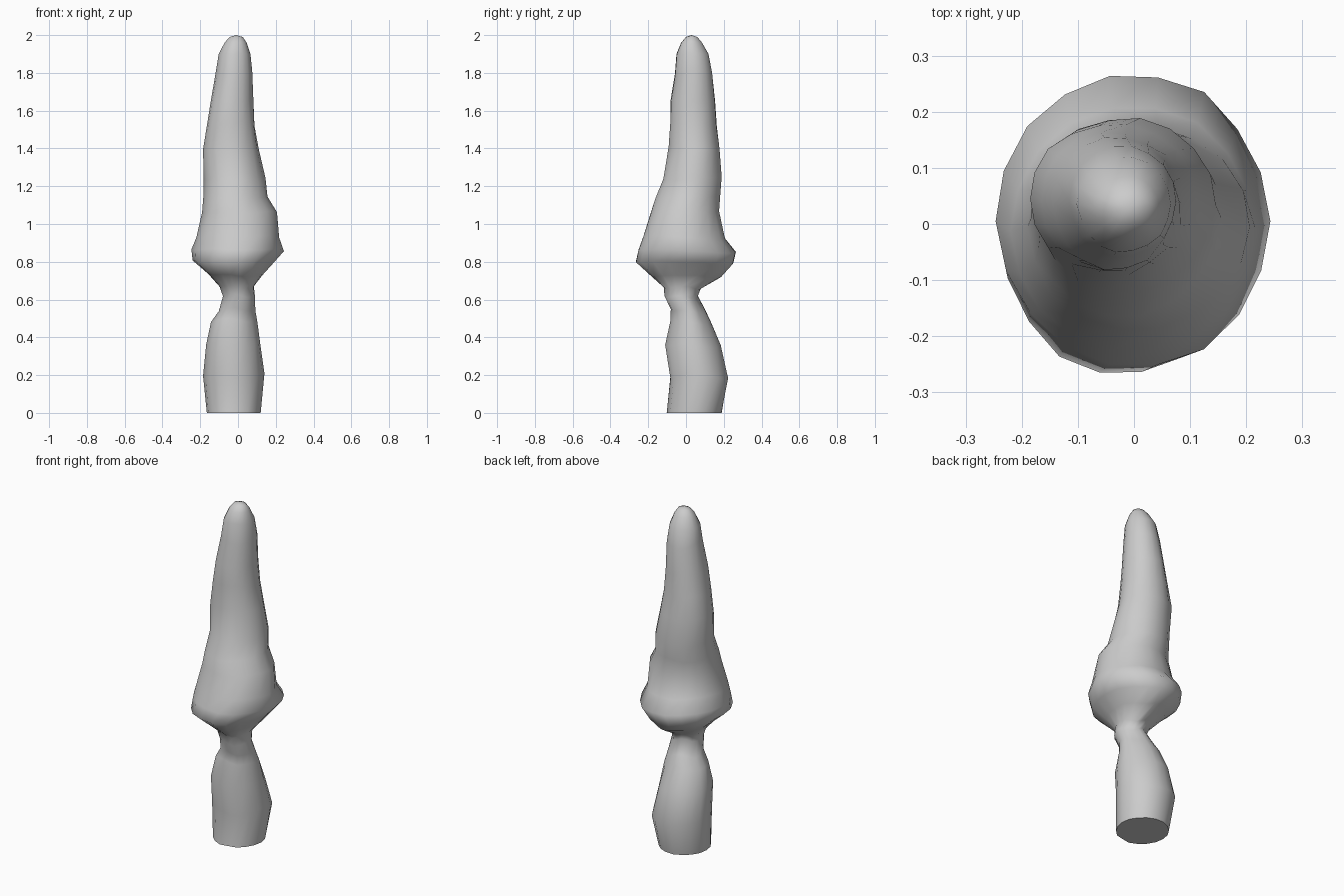
import bpy, bmesh, math
from mathutils import Vector, noise

old = bpy.data.objects.get("Cube")
if old:
    bpy.data.objects.remove(old, do_unlink=True)

stone = bpy.data.materials.new("plain grey")
stone.use_nodes = True
GREY = (0.6, 0.6, 0.6, 1)
stone.diffuse_color = GREY
stone.node_tree.nodes["Principled BSDF"].inputs["Base Color"].default_value = GREY

SIDES = 18

# Extents of the spire at each height: z, left x, right x, front y, back y
LEVELS = [
    (0, -.165, .12, -.10, .19),
    (.2, -.185, .14, -.085, .225),
    (.36, -.17, .12, -.11, .185),
    (.48, -.14, .10, -.08, .13),
    (.54, -.10, .09, -.08, .10),
    (.62, -.08, .09, -.115, .06),
    (.67, -.10, .085, -.12, .08),
    (.73, -.16, .13, -.19, .19),
    (.8, -.24, .19, -.27, .255),
    (.86, -.245, .245, -.255, .265),
    (.93, -.22, .22, -.23, .205),
    (1.06, -.19, .205, -.19, .18),
    (1.14, -.185, .155, -.165, .185),
    (1.24, -.18, .145, -.12, .19),
    (1.4, -.185, .11, -.09, .18),
    (1.53, -.165, .09, -.085, .165),
    (1.65, -.145, .08, -.08, .155),
    (1.8, -.115, .075, -.06, .14),
    (1.9, -.10, .065, -.05, .12),
    (1.96, -.07, .045, -.025, .085),
    (1.99, -.045, .025, 0, .06),
]


def ring(bm, level):
    """One lumpy oval ring fitted to the given extents."""
    z, x0, x1, y0, y1 = level
    verts = []
    for i in range(SIDES):
        a = math.tau * i / SIDES
        c, s = math.cos(a), math.sin(a)
        lump = 1 + .05 * noise.noise(Vector((c * 2, s * 2, z * 5)))
        lift = .03 * noise.noise(Vector((c, s, z * 3 + 7))) if .1 < z < 1.85 else 0
        verts.append(bm.verts.new(((x0 + x1) / 2 + c * lump * (x1 - x0) / 2,
                                   (y0 + y1) / 2 + s * lump * (y1 - y0) / 2,
                                   z + lift)))
    return verts


# Loft the rings into one skin, closed at the base and the rounded tip
bm = bmesh.new()
rings = [ring(bm, level) for level in LEVELS]
for low, high in zip(rings, rings[1:]):
    for i in range(SIDES):
        j = (i + 1) % SIDES
        bm.faces.new((low[i], low[j], high[j], high[i]))
bm.faces.new(rings[0][::-1])
tip = bm.verts.new((-.01, .03, 2))
for i in range(SIDES):
    bm.faces.new((rings[-1][i], rings[-1][(i + 1) % SIDES], tip))
bmesh.ops.recalc_face_normals(bm, faces=bm.faces)

mesh = bpy.data.meshes.new("carved_spire")
bm.to_mesh(mesh)
bm.free()
mesh.materials.append(stone)
spire = bpy.data.objects.new("carved_spire", mesh)
bpy.context.collection.objects.link(spire)

bpy.ops.object.select_all(action='DESELECT')
spire.select_set(True)
bpy.context.view_layer.objects.active = spire
bpy.ops.object.shade_smooth_by_angle(angle=math.radians(70))
